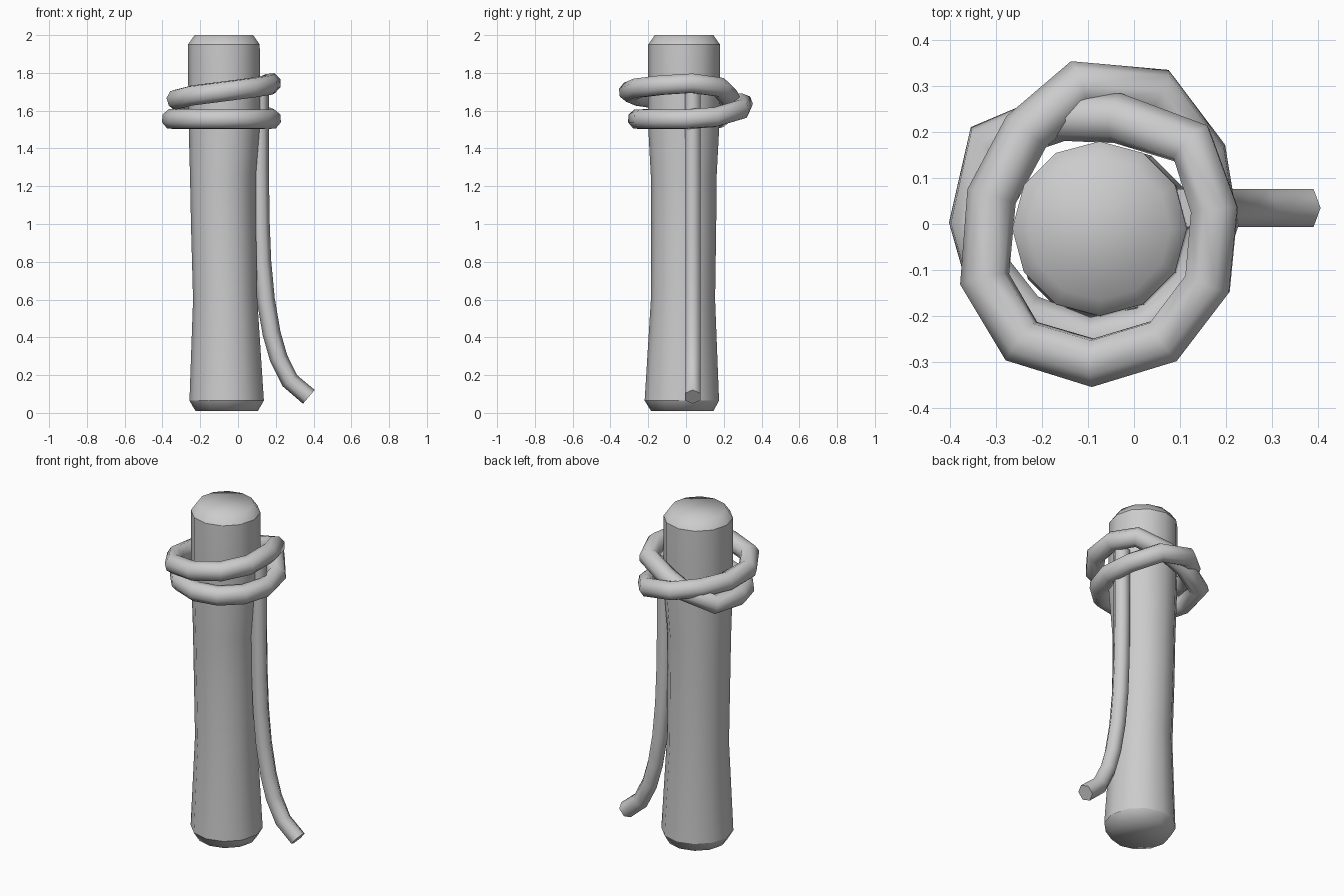
import bpy
import bmesh
from math import cos, sin, pi, radians

cube = bpy.data.objects.get("Cube")
if cube:
    bpy.data.objects.remove(cube, do_unlink=True)

# One plain grey for everything
grey = bpy.data.materials.new("plain grey")
grey.use_nodes = True
colour = (0.6, 0.6, 0.6, 1)
grey.diffuse_color = colour
grey.node_tree.nodes["Principled BSDF"].inputs["Base Color"].default_value = colour


def make_post(name, rings, sides=12):
    """Loft (x, y, z, radius) rings; the chamfer borders stay sharp."""
    bm = bmesh.new()
    loops = []
    for x, y, z, r in rings:
        angles = [2 * pi * i / sides for i in range(sides)]
        loops.append([bm.verts.new((x + r * cos(a), y + r * sin(a), z)) for a in angles])
    for low, high in zip(loops, loops[1:]):
        for i in range(sides):
            j = (i + 1) % sides
            bm.faces.new((low[i], low[j], high[j], high[i]))
    bm.faces.new(loops[0][::-1])
    bm.faces.new(loops[-1])
    for face in bm.faces:
        face.smooth = True
    for loop in (loops[1], loops[-2]):
        for i in range(sides):
            bm.edges.get((loop[i], loop[(i + 1) % sides])).smooth = False
    mesh = bpy.data.meshes.new(name)
    bm.to_mesh(mesh)
    bm.free()
    mesh.materials.append(grey)
    obj = bpy.data.objects.new(name, mesh)
    bpy.context.collection.objects.link(obj)


def make_rope(name, points, radius, resolution, closed):
    """Sweep a round section along a faceted path and turn it into a mesh."""
    curve = bpy.data.curves.new(name, "CURVE")
    curve.dimensions = "3D"
    curve.bevel_depth = radius
    curve.bevel_resolution = resolution
    curve.use_fill_caps = True
    spline = curve.splines.new("POLY")
    spline.points.add(len(points) - 1)
    for target, p in zip(spline.points, points):
        target.co = (*p, 1)
    spline.use_cyclic_u = closed
    curve.materials.append(grey)
    obj = bpy.data.objects.new(name, curve)
    bpy.context.collection.objects.link(obj)
    bpy.ops.object.select_all(action="DESELECT")
    obj.select_set(True)
    bpy.context.view_layer.objects.active = obj
    bpy.ops.object.convert(target="MESH")
    bpy.ops.object.shade_smooth_by_angle(angle=radians(65))


# Post: slightly waisted and leaning, chamfered at both ends
make_post("post", [
    (-0.06, -0.02, 0.01, 0.165),
    (-0.06, -0.022, 0.065, 0.197),
    (-0.068, -0.016, 0.6, 0.17),
    (-0.077, -0.012, 1.0, 0.172),
    (-0.08, -0.012, 1.25, 0.174),
    (-0.072, -0.012, 1.55, 0.19),
    (-0.075, -0.01, 1.95, 0.19),
    (-0.075, -0.01, 2.0, 0.155),
])

# Coil: one closed rope wound twice around the post
upper_turn = [
    (-0.035, 0.23, 1.67), (0.125, 0.175, 1.725), (0.175, 0.03, 1.745),
    (0.16, -0.13, 1.735), (0.065, -0.255, 1.72), (-0.09, -0.302, 1.70),
    (-0.245, -0.255, 1.68), (-0.325, -0.12, 1.66), (-0.31, 0.06, 1.65),
    (-0.235, 0.2, 1.645),
]
lower_turn = [
    (-0.12, 0.302, 1.635), (0.05, 0.287, 1.605), (0.15, 0.15, 1.565),
    (0.175, 0.0, 1.555), (0.13, -0.14, 1.555), (0.03, -0.23, 1.555),
    (-0.1, -0.255, 1.555), (-0.24, -0.2, 1.555), (-0.32, -0.1, 1.555),
    (-0.35, 0.005, 1.555), (-0.315, 0.175, 1.56), (-0.16, 0.235, 1.615),
]
make_rope("coiled_rope", upper_turn + lower_turn, 0.055, 2, True)

# Loose end hanging down beside the post and kicking outward
make_rope("hanging_rope", [
    (0.115, 0.035, 1.70), (0.115, 0.035, 1.3), (0.12, 0.035, 1.0),
    (0.128, 0.035, 0.8), (0.147, 0.035, 0.6), (0.178, 0.035, 0.42),
    (0.215, 0.035, 0.29), (0.275, 0.035, 0.17), (0.375, 0.035, 0.085),
], 0.048, 1, False)
